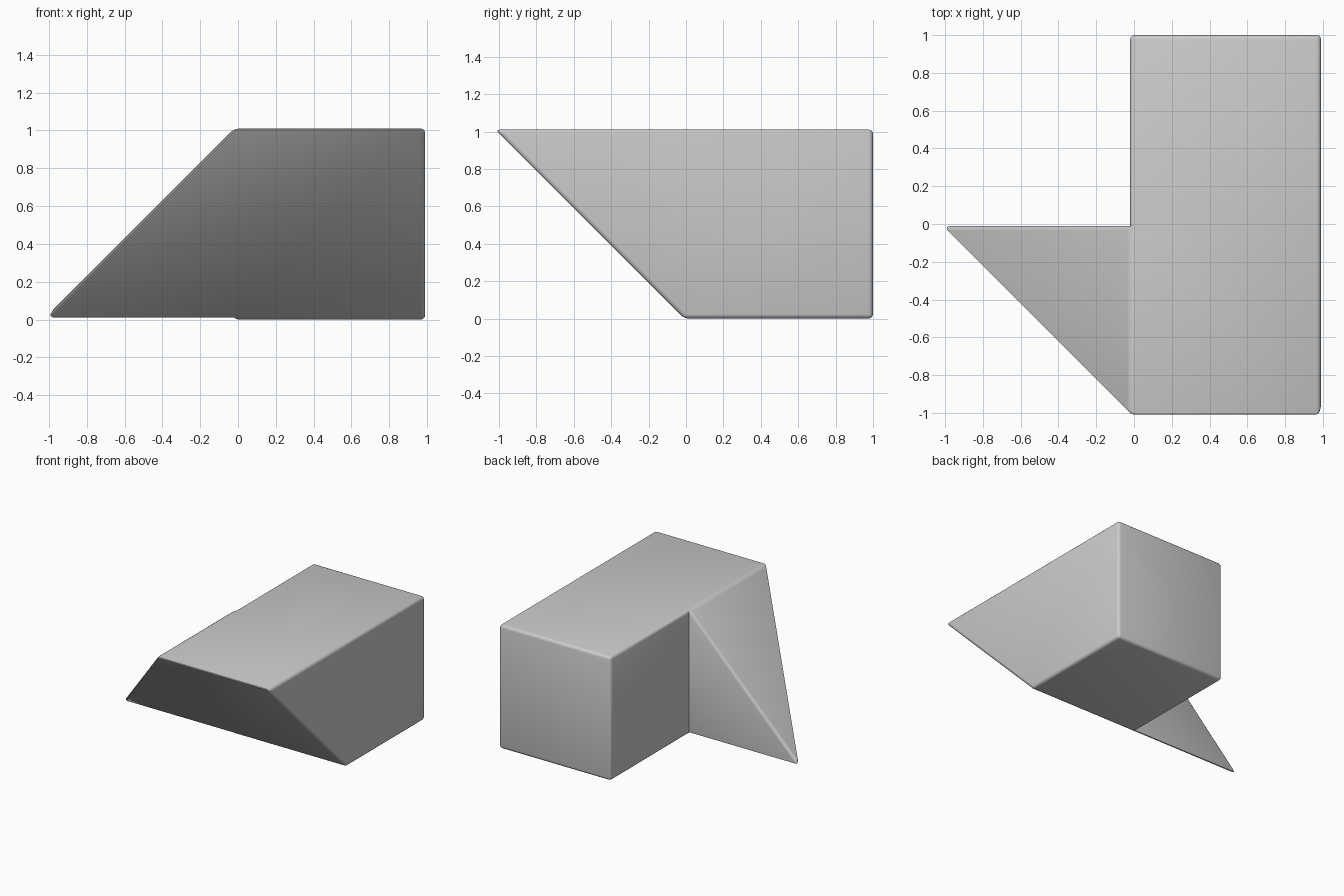
import bpy, bmesh

if "Cube" in bpy.data.objects:
    bpy.data.objects.remove(bpy.data.objects["Cube"])

# Ideal sharp-cornered solid: inner corner position and unit size
ox, oy, s = -0.02, -0.01, 1.01
points = {
    "tip": (-1, 0, 0), "corner": (0, 0, 0), "front_right": (1, 0, 0),
    "back_left": (0, 1, 0), "back_right": (1, 1, 0),
    "nose_left": (0, -1, 1), "nose_right": (1, -1, 1), "ridge": (0, 0, 1),
    "top_back_left": (0, 1, 1), "top_back_right": (1, 1, 1),
}
faces = [
    "corner front_right nose_right nose_left tip",                    # slanted front
    "corner back_left back_right front_right",                        # base
    "nose_left nose_right top_back_right top_back_left ridge",        # top
    "front_right back_right top_back_right nose_right",               # right side
    "back_left top_back_left top_back_right back_right",              # back
    "corner ridge top_back_left back_left",                           # left side
    "tip nose_left ridge",                                            # wing slope
    "tip ridge corner",                                               # wing back
]

bm = bmesh.new()
v = {n: bm.verts.new((ox + s * x, oy + s * y, s * z)) for n, (x, y, z) in points.items()}
for f in faces:
    bm.faces.new([v[n] for n in f.split()])
bmesh.ops.recalc_face_normals(bm, faces=bm.faces)

# Soften every outer edge, keep the inner corner crisp
inner = {v["corner"], v["ridge"]}
outer = [e for e in bm.edges if set(e.verts) != inner]
bmesh.ops.bevel(bm, geom=outer, offset=0.024, offset_type='OFFSET', segments=3,
                profile=0.5, affect='EDGES', clamp_overlap=True)

mesh = bpy.data.meshes.new("wedge_block")
bm.to_mesh(mesh)
bm.free()
block = bpy.data.objects.new("wedge_block", mesh)
bpy.context.collection.objects.link(block)
bpy.context.view_layer.objects.active = block
block.select_set(True)
bpy.ops.object.shade_smooth_by_angle(angle=0.6)
